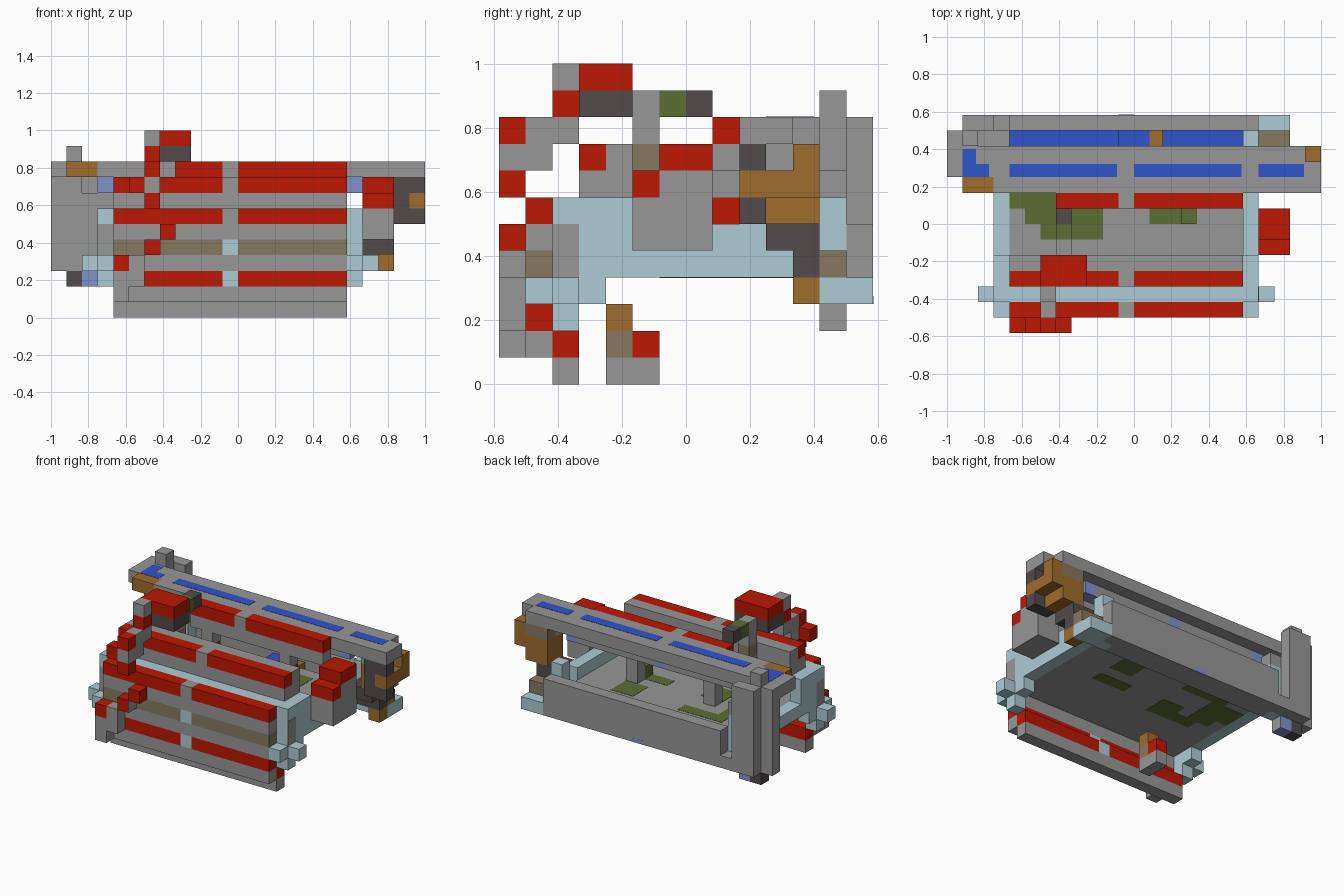
import bpy, bmesh
from mathutils import Matrix, Vector

cube = bpy.data.objects.get("Cube")
if cube:
    bpy.data.objects.remove(cube)

U = 1 / 12  # block size


def material(name, *rgb):
    m = bpy.data.materials.new(name)
    m.use_nodes = True
    m.diffuse_color = (*rgb, 1)
    m.node_tree.nodes["Principled BSDF"].inputs["Base Color"].default_value = (*rgb, 1)
    return m


gray = material("stone gray", .31, .31, .31)
red = material("red", .51, .009, .001)
dark = material("dark gray", .085, .072, .07)
pale = material("pale blue", .42, .6, .66)
soft = material("soft blue", .22, .29, .61)
blue = material("deep blue", .03, .09, .6)
olive = material("olive", .11, .155, .033)
brown = material("brown", .35, .15, .026)
tan = material("tan", .24, .19, .115)


def block(name, mat, corner, size=(1, 1, 1)):
    """Box from its low corner and size, both counted in blocks."""
    bm = bmesh.new()
    bmesh.ops.create_cube(bm, size=1)
    size = Vector(size)
    mid = Vector(corner) + size / 2
    bm.transform(Matrix.Translation(mid * U) @ Matrix.Diagonal((*(size * U), 1)))
    mesh = bpy.data.meshes.new(name)
    bm.to_mesh(mesh)
    bm.free()
    mesh.materials.append(mat)
    ob = bpy.data.objects.new(name, mesh)
    bpy.context.collection.objects.link(ob)
    return ob


def plate(name, mat, x, y, top, w, d):
    """Thin painted plate lying on a top face."""
    block(name, mat, (x, y, top - .02), (w, d, .04))


def side_plate(name, mat, x, y, z, height=1):
    """Thin painted plate on a face that looks sideways."""
    block(name, mat, (x - .02, y, z), (.04, 1, height))


def slat(name, mat, gap, start, y, z):
    """Long coloured slat with a one block gap piece near the middle."""
    block(name + "_right", mat, (start, y, z), (-1 - start, 1, 1))
    block(name + "_gap", gap, (-1, y, z))
    block(name + "_left", mat, (0, y, z), (7, 1, 1))


# Front wall of stacked slats
block("front_base", gray, (-8, -5, 0), (15, 1, 1))
slat("front_inner_slat", red, pale, -8, -5, 1)
block("front_sill", gray, (-8, -6, 1), (15, 1, 1))
slat("front_low_slat", red, pale, -8, -6, 2)
slat("front_middle_slat", tan, pale, -8, -6, 4)
slat("front_top_slat", red, gray, -8, -6, 6)
for z in (3, 5):
    block("front_gray_slat", gray, (-8, -6, z), (15, 1, 1))
block("front_pale_backing", pale, (-8, -5, 5), (15, 1, 2))

# Second, raised slat behind the front wall
block("raised_slat_base", gray, (-8, -4, 7), (15, 1, 1))
slat("raised_slat", red, gray, -8, -4, 8)
block("raised_slat_back", gray, (-8, -3, 7), (15, 1, 2))

# Floor, end walls and painted moss patches
block("floor", gray, (-8, -5, 4), (15, 10, 1))
for side, x in (("left", 7), ("right", -9)):
    block(side + "_end_wall", pale, (x, -4, 4), (1, 8, 1))
    block(side + "_end_wall_top", pale, (x, -4, 5), (1, 2, 2))
    block(side + "_end_wall_corner", pale, (x, -5, 6))
    block(side + "_end_foot", pale, (x, -6, 3), (1, 3, 1))
    block(side + "_end_toe", pale, (x, -5, 2))
block("left_wall_rim", pale, (7, -2, 5), (1, 6, 1))
block("left_wall_edge", pale, (7, -5, 4), (1, 1, 2))
side_plate("left_wall_patch", gray, 8, -5, 4, 2)
block("right_wall_edge", gray, (-9, -5, 4), (1, 1, 2))
block("left_end_knob", pale, (8, -5, 3))
block("right_end_knob", pale, (-10, -5, 3))
for x, y, w, d in ((-8, 1, 3, 2), (-7, 0, 2, 1), (-6, -1, 4, 1), (-4, 0, 2, 1),
                   (1, 0, 3, 1), (-6, 3, 4, 1), (2, 2, 2, 2)):
    block("moss_patch", olive, (x, y, 3.98), (w, d, 1.04))

# Tall post with its cap
block("tall_post", gray, (-5, -2, 5), (1, 1, 3))
block("tall_post_band", tan, (-5, -2, 8))
block("tall_post_top", gray, (-5, -2, 9), (1, 1, 2))
block("tall_post_leaf", olive, (-5, -1, 10))
block("tall_post_tip", dark, (-5, 0, 10))

# Supports between the floor and the beam
for x in (3, -4):
    block("support", gray, (x, 1, 5), (1, 1, 3))
    side_plate("support_mark", red, x + 1, 1, 6)
block("short_post", olive, (3, 0, 5))

# Foot beneath the floor
block("under_foot", gray, (-4, -3, 0), (1, 2, 1))
block("under_foot_tan", tan, (-4, -3, 1))
block("under_foot_red", red, (-4, -2, 1))
block("under_foot_brown", brown, (-4, -3, 2))

# Stepped ornament climbing the front
block("step_base", gray, (-8, -7, 1), (1, 1, 2))
block("step_ledge", gray, (-7, -7, 2), (1, 1, 2))
for x, z in ((-8, 3), (-6, 4), (-5, 5), (-6, 7), (-7, 8), (-6, 9)):
    block("red_step", red, (x, -7, z))
side_plate("step_side", gray, -5, -7, 4)
block("step_joint_low", gray, (-6, -7, 8), (1, 2, 1))
block("step_joint_high", gray, (-6, -6, 9), (1, 2, 1))
block("step_neck", red, (-6, -5, 10))
block("step_head", gray, (-6, -5, 11))
block("cap_base", dark, (-6, -4, 10), (3, 2, 1))
block("cap_top", red, (-6, -4, 11), (3, 2, 1))

# Upper beam with blue inlays and a red front edge
block("upper_beam", gray, (-9, 2, 9), (20, 3, 1))
block("upper_beam_left_end", gray, (11, 2, 9), (1, 2, 1))
block("upper_beam_right_end", gray, (-11, 3, 9), (2, 2, 1))
for x, w in ((-8, 6.9), (0, 6.9), (8, 2.9)):
    plate("beam_inlay", blue, x, 3, 10, w, .85)
plate("beam_end_inlay", blue, -11, 3, 10, .85, 1.8)
plate("beam_end_inlay_side", blue, -10.15, 3, 10, .85, .85)
block("beam_brown_tip", brown, (-11, 2, 9), (2, 1, 1))
slat("beam_red_edge", red, gray, -5, 1, 9)
block("beam_lower_edge", gray, (-5, 1, 8), (12, 1, 1))
slat("beam_rail", gray, soft, -8, 3, 8)
for x in (-9, 7):
    block("beam_rail_end", soft, (x, 3, 8))

# Back panel and its channel
block("back_panel", gray, (-8, 6, 3), (16, 1, 3))
block("back_panel_lip", gray, (-10, 6, 3), (2, 1, 1))
block("back_panel_mark", soft, (-1, 6.96, 3), (1, .05, .3))
block("channel", gray, (-8, 5, 3), (15, 1, 1))
plate("channel_blue", blue, -8, 5, 4, 15, 1)
block("channel_blue_block", blue, (-1, 5, 4), (2, 1, 1))
block("channel_brown_block", brown, (1, 5, 4), (.85, 1, 1))

# Posts at the right end of the back panel
block("outer_post", gray, (-12, 5, 3), (1, 1, 7))
block("outer_post_arm", gray, (-12, 3, 9), (1, 2, 1))
block("corner_post", gray, (-11, 5, 3), (1, 2, 7))
block("inner_post", gray, (-10, 6, 4), (1, 1, 6))
block("corner_post_cap", gray, (-11, 5, 10))
block("corner_post_foot", dark, (-11, 5, 2))
block("corner_post_toe", soft, (-10, 5, 2))
side_plate("corner_toe_side", gray, -9, 5, 2)
block("corner_filler", gray, (-10, 5, 3), (1, 1, 5))
block("corner_pale_post", pale, (-9, 5, 3), (1, 1, 4))
block("corner_pale_post_cap", gray, (-9, 5, 7))

# Box on the left end wall
block("side_box", gray, (8, -2, 5), (2, 3, 2))
block("side_box_front", red, (8, -2, 7), (2, 1, 1))
block("side_box_back", gray, (8, -1, 7), (2, 2, 1))
block("side_box_top", red, (8, -1, 8), (2, 2, 1))

# Brown and dark bracket under the left end of the beam
block("bracket_dark_top", dark, (10, 2, 8), (2, 1, 1))
block("bracket_gray", gray, (9, 3, 8), (2, 1, 1))
block("bracket_tan", tan, (9, 4, 8), (2, 1, 1))
block("bracket_brown_tip", brown, (11, 4, 8))
block("bracket_brown", brown, (9, 3, 7), (3, 2, 1))
block("bracket_brown_front", brown, (11, 2, 7))
block("bracket_dark_front", dark, (10, 2, 7))
block("bracket_dark_mid", dark, (10, 2, 6), (2, 1, 1))
block("bracket_brown_mid", brown, (9, 3, 6), (2, 2, 1))
block("bracket_dark_low", dark, (8, 3, 5), (2, 2, 1))
block("bracket_dark_foot", dark, (8, 4, 4), (2, 1, 1))
block("bracket_brown_foot", brown, (9, 4, 3))
block("bracket_tan_back", tan, (8, 5, 4), (2, 1, 1))
block("bracket_pale_base", pale, (8, 5, 3), (2, 2, 1))
block("bracket_pale_post", pale, (7, 5, 3), (1, 1, 4))
